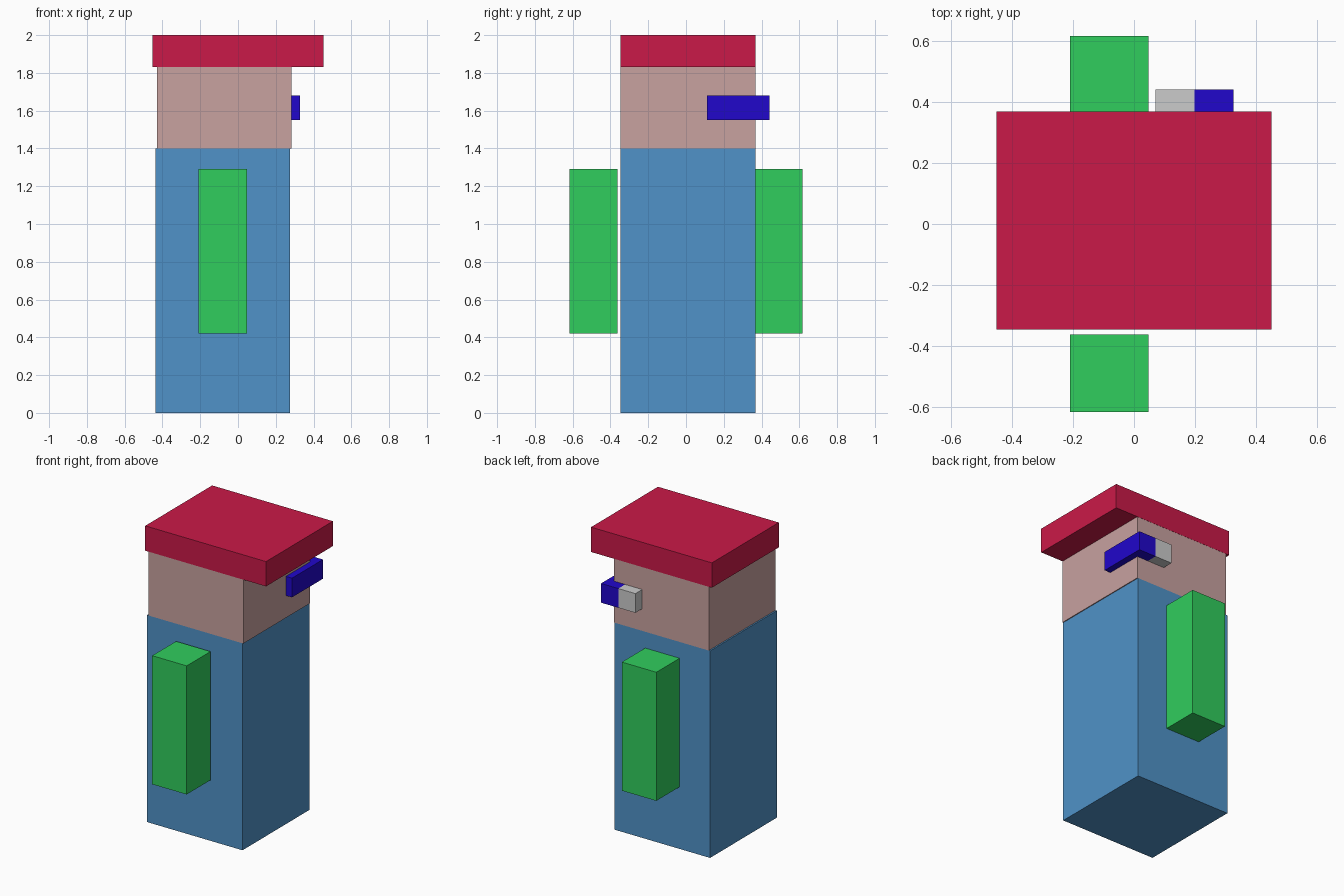
import bpy

if "Cube" in bpy.data.objects:
    bpy.data.objects.remove(bpy.data.objects["Cube"])


def material(name, rgb):
    m = bpy.data.materials.new(name)
    m.diffuse_color = (*rgb, 1.0)
    m.use_nodes = True
    m.node_tree.nodes["Principled BSDF"].inputs["Base Color"].default_value = m.diffuse_color
    return m


def box(name, xs, ys, zs, mat=None):
    # Box spanning the given (min, max) ranges
    bpy.ops.mesh.primitive_cube_add(size=1)
    ob = bpy.context.object
    ob.name = name
    ob.location = [(a + b) / 2 for a, b in (xs, ys, zs)]
    ob.scale = [b - a for a, b in (xs, ys, zs)]
    bpy.ops.object.transform_apply(location=True, rotation=False, scale=True)
    if mat:
        ob.data.materials.append(mat)
    return ob


blue = material("body_blue", (0.08, 0.29, 0.58))
skin = material("skin", (0.58, 0.36, 0.35))
red = material("hat_red", (0.59, 0.01, 0.065))
green = material("arm_green", (0.03, 0.61, 0.11))
deep_blue = material("headset_blue", (0.015, 0.002, 0.6))

# Torso, head and overhanging flat hat
box("body", (-0.438, 0.276), (-0.346, 0.368), (0.0, 1.40), blue)
box("head", (-0.428, 0.282), (-0.346, 0.368), (1.40, 1.832), skin)
box("hat", (-0.452, 0.452), (-0.346, 0.369), (1.832, 2.0), red)

# Arms on both sides
for side, name in ((-1, "front_arm"), (1, "back_arm")):
    box(name, (-0.21, 0.048), sorted((side * 0.362, side * 0.617)), (0.42, 1.29), green)

# Band wrapping the head corner, with its grey end piece
box("face_band", (0.198, 0.327), (0.11, 0.441), (1.55, 1.68), deep_blue)
box("band_end", (0.07, 0.198), (0.311, 0.441), (1.55, 1.68))
